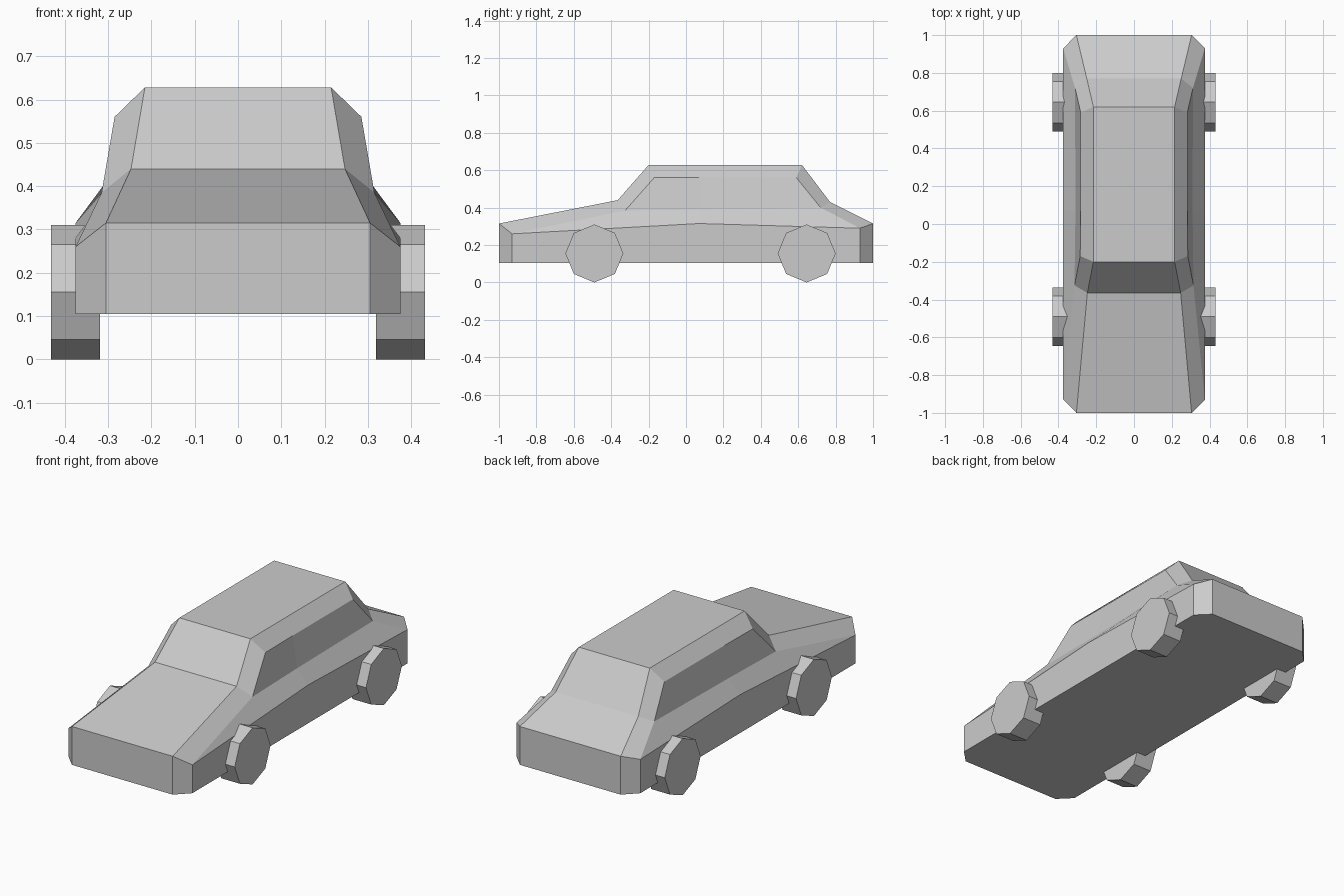
import bpy
import bmesh
from math import radians
from mathutils import Matrix

cube = bpy.data.objects.get("Cube")
if cube:
    bpy.data.objects.remove(cube, do_unlink=True)

grey = bpy.data.materials.new("plain_grey")
grey.use_nodes = True
colour = (0.6, 0.6, 0.6, 1)
grey.diffuse_color = colour
grey.node_tree.nodes["Principled BSDF"].inputs["Base Color"].default_value = colour


def add_object(name, bm):
    bmesh.ops.recalc_face_normals(bm, faces=bm.faces)
    mesh = bpy.data.meshes.new(name)
    bm.to_mesh(mesh)
    bm.free()
    mesh.materials.append(grey)
    obj = bpy.data.objects.new(name, mesh)
    bpy.context.collection.objects.link(obj)


# Body: outline rows on the left half, running from nose to tail
FLOOR = 0.105
belt = [(0.305, -1, 0.315), (0.375, -0.93, 0.26), (0.375, 0.07, 0.315),
        (0.375, 0.93, 0.29), (0.305, 1, 0.315)]
floor = [(x, y, FLOOR) for x, y, z in belt]
sill = [(0.315, -0.325, 0.385), (0.31, 0.07, 0.39), (0.312, 0.72, 0.4)]
cant = [(0.285, -0.17, 0.56), (0.282, 0.07, 0.56), (0.282, 0.59, 0.56)]
roof = [(0.247, -0.365, 0.44), (0.215, -0.2, 0.628),
        (0.215, 0.62, 0.628), (0.25, 0.77, 0.43)]

bm = bmesh.new()


def add_row(points, side):
    return [bm.verts.new((side * x, y, z)) for x, y, z in points]


halves = [[add_row(row, side) for row in (floor, belt, sill, cant, roof)]
          for side in (1, -1)]
for f, b, s, c, r in halves:
    # lower side, belt shoulder and side window strips
    for i in range(4):
        bm.faces.new((f[i], f[i + 1], b[i + 1], b[i]))
    for i in range(2):
        bm.faces.new((b[i + 1], b[i + 2], s[i + 1], s[i]))
        bm.faces.new((s[i], s[i + 1], c[i + 1], c[i]))
    # hood edge, front pillar, roof edge, rear pillar, boot edge
    bm.faces.new((b[0], b[1], s[0], r[0]))
    bm.faces.new((r[0], s[0], c[0], r[1]))
    bm.faces.new((r[1], c[0], c[1], c[2], r[2]))
    bm.faces.new((r[2], c[2], s[2], r[3]))
    bm.faces.new((r[3], s[2], b[3], b[4]))

# Panels that span the car: nose, hood, windscreen, roof, rear glass, boot, tail
spans = [[h[0][0], h[1][0], *h[4], h[1][4], h[0][4]] for h in halves]
left, right = spans
for i in range(len(left) - 1):
    bm.faces.new((left[i], left[i + 1], right[i + 1], right[i]))
bm.faces.new(halves[0][0] + halves[1][0][::-1])
add_object("car_body", bm)

# Wheels: eight-sided drums with a corner at the top
RADIUS = 0.155
for end, y in (("front", -0.49), ("rear", 0.645)):
    for side_name, side in (("left", 1), ("right", -1)):
        bm = bmesh.new()
        place = Matrix.Translation((side * 0.375, y, RADIUS)) @ Matrix.Rotation(radians(90), 4, "Y")
        bmesh.ops.create_cone(bm, cap_ends=True, segments=8, radius1=RADIUS,
                              radius2=RADIUS, depth=0.113, matrix=place)
        add_object(f"{end}_{side_name}_wheel", bm)
